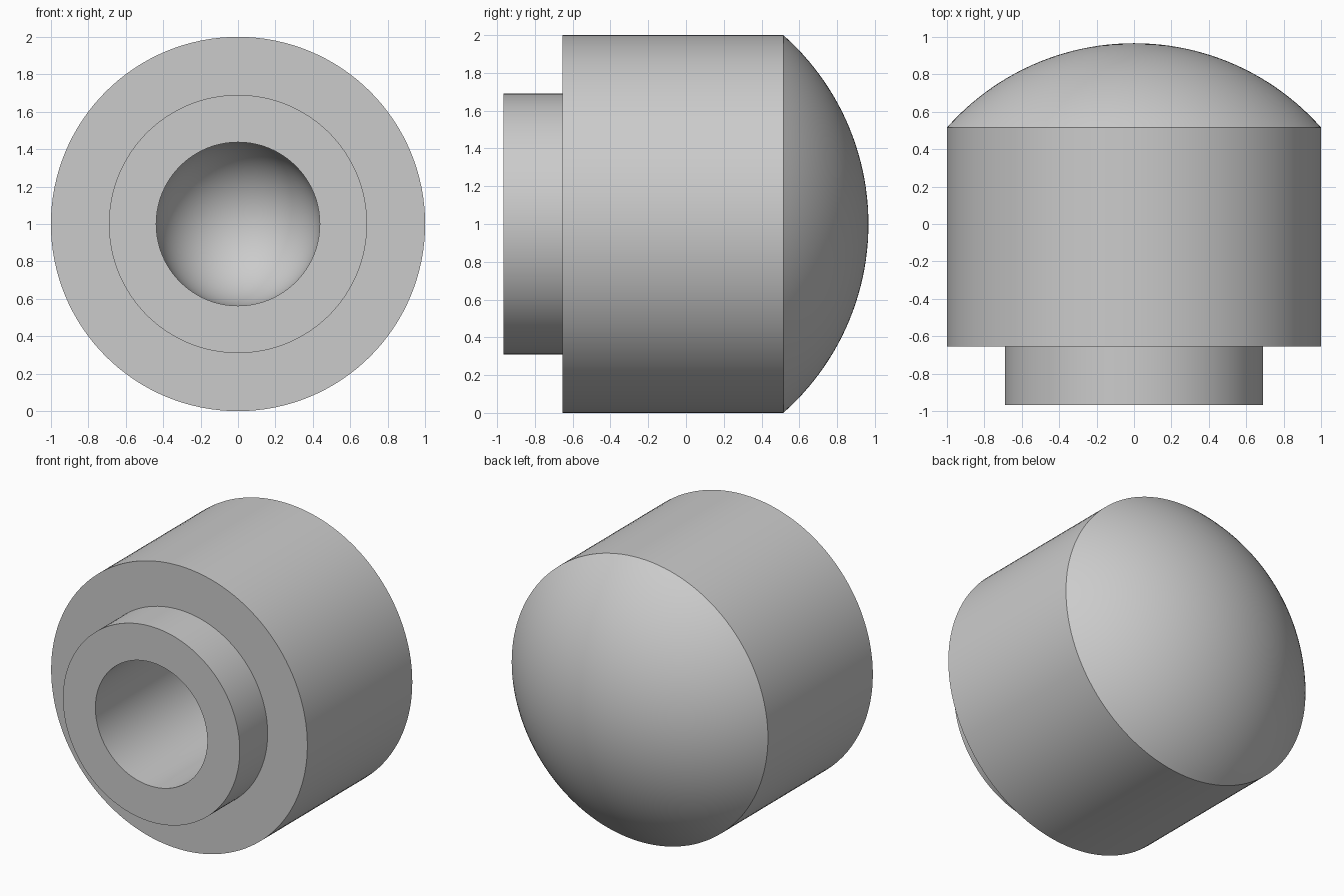
import bpy
import bmesh
from math import asin, cos, pi, sin, radians

cube = bpy.data.objects.get("Cube")
if cube:
    bpy.data.objects.remove(cube, do_unlink=True)

SEGMENTS = 128
FRONT, SHOULDER, DOME_BASE, DOME_TOP = -0.966, -0.655, 0.515, 0.966
BODY_R, COLLAR_R, BORE_R = 1.0, 0.69, 0.437
BORE_END = 0.05  # where the straight bore turns into its round bottom


def arc(center, radius, start, end, steps):
    """Profile points (radius, y) on a circle centred on the axis."""
    angles = [start + (end - start) * i / steps for i in range(steps + 1)]
    return [(radius * sin(a), center + radius * cos(a)) for a in angles]


def lathe(name, profile, material):
    """Revolve a (radius, y) profile around the y axis at z = 1."""
    bm = bmesh.new()
    verts = [bm.verts.new((r, y, 1)) for r, y in profile]
    edges = [bm.edges.new(pair) for pair in zip(verts, verts[1:])]
    bmesh.ops.spin(bm, geom=verts + edges, cent=(0, 0, 1), axis=(0, 1, 0),
                   angle=2 * pi, steps=SEGMENTS)
    bmesh.ops.remove_doubles(bm, verts=bm.verts, dist=1e-4)
    bmesh.ops.recalc_face_normals(bm, faces=bm.faces)
    mesh = bpy.data.meshes.new(name)
    bm.to_mesh(mesh)
    bm.free()
    mesh.materials.append(material)
    obj = bpy.data.objects.new(name, mesh)
    bpy.context.collection.objects.link(obj)
    bpy.ops.object.select_all(action="DESELECT")
    obj.select_set(True)
    bpy.context.view_layer.objects.active = obj
    bpy.ops.object.shade_smooth_by_angle(angle=radians(30))
    return obj


# Plain grey material
grey = bpy.data.materials.new("light_grey")
grey.use_nodes = True
color = (0.6, 0.6, 0.6, 1)
grey.diffuse_color = color
grey.node_tree.nodes["Principled BSDF"].inputs["Base Color"].default_value = color

# Spherical cap on the back
height = DOME_TOP - DOME_BASE
dome_r = (BODY_R ** 2 + height ** 2) / (2 * height)
dome = arc(DOME_TOP - dome_r, dome_r, 0, asin(BODY_R / dome_r), 24)

# Body shoulder and stepped collar at the front
steps = [(BODY_R, SHOULDER), (COLLAR_R, SHOULDER), (COLLAR_R, FRONT), (BORE_R, FRONT)]

# Blind bore with a hemispherical bottom
bore = arc(BORE_END, BORE_R, pi / 2, 0, 24)

lathe("domed_cap", dome + steps + bore, grey)
